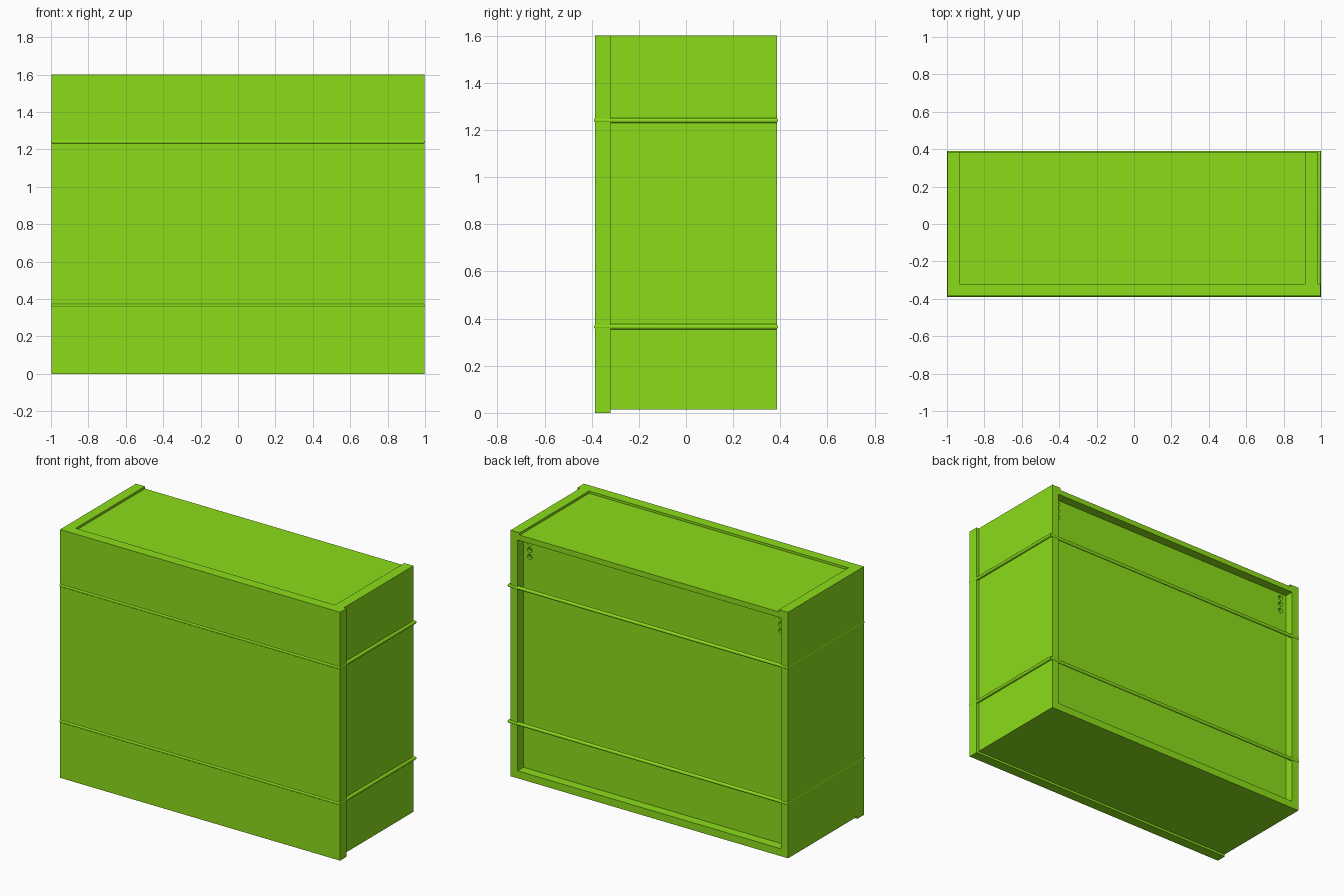
import bpy, bmesh, math
from mathutils import Matrix

if "Cube" in bpy.data.objects:
    bpy.data.objects.remove(bpy.data.objects["Cube"])

green = bpy.data.materials.new("green")
green.diffuse_color = (0.26, 0.72, 0.01, 1)
green.use_nodes = True
green.node_tree.nodes["Principled BSDF"].inputs["Base Color"].default_value = green.diffuse_color


def add(name, bm):
    bmesh.ops.recalc_face_normals(bm, faces=bm.faces)
    me = bpy.data.meshes.new(name)
    bm.to_mesh(me)
    bm.free()
    me.materials.append(green)
    ob = bpy.data.objects.new(name, me)
    bpy.context.collection.objects.link(ob)
    return ob


def box(name, x0, x1, y0, y1, z0, z1):
    bm = bmesh.new()
    bmesh.ops.create_cube(bm, size=1)
    for v in bm.verts:
        v.co = (x1 if v.co.x > 0 else x0, y1 if v.co.y > 0 else y0, z1 if v.co.z > 0 else z0)
    return add(name, bm)


def cut(ob, cutter):
    mod = ob.modifiers.new("cut", 'BOOLEAN')
    mod.operation, mod.solver, mod.object = 'DIFFERENCE', 'EXACT', cutter
    bpy.context.view_layer.objects.active = ob
    bpy.ops.object.modifier_apply(modifier=mod.name)


# Carcass panels: the front overhangs on the right and at the bottom
F, B = -0.32, 0.386
box("front_panel", -0.998, 0.998, -0.386, F, 0, 1.6)
carcass = [
    box("left_panel", -0.998, -0.933, F, B, 0.015, 1.6),
    box("right_panel", 0.915, 0.98, F, B, 0.015, 1.6),
    box("top_panel", -0.933, 0.915, F, B, 1.52, 1.585),
    box("bottom_panel", -0.933, 0.915, F, B, 0.015, 0.08),
]

# Rebate around the back opening
rebate = box("rebate_cutter", -0.948, 0.93, 0.305, 0.5, 0.063, 1.55)
rebate.hide_render = True
for panel in carcass:
    cut(panel, rebate)
bpy.data.objects.remove(rebate)

# Recessed back panel with three vent holes in each upper corner
back = box("back_panel", -0.948, 0.93, 0.305, 0.326, 0.063, 1.55)
bm = bmesh.new()
for x in (-0.905, 0.885):
    for z in (1.52, 1.475, 1.43):
        bmesh.ops.create_cone(bm, cap_ends=True, segments=16, radius1=0.016, radius2=0.016, depth=0.2,
                              matrix=Matrix.Translation((x, 0.316, z)) @ Matrix.Rotation(math.pi / 2, 4, 'X'))
holes = add("hole_cutter", bm)
holes.hide_render = True
cut(back, holes)
bpy.data.objects.remove(holes)


# Round cords looped around the box with mitred corners
def cord(name, z, r=0.011, n=16):
    bm = bmesh.new()
    rings = []
    for sx, sy in ((-1, -1), (1, -1), (1, 1), (-1, 1)):
        ring = []
        for i in range(n):
            a = 2 * math.pi * i / n
            c = r * math.cos(a)
            ring.append(bm.verts.new((sx * (0.989 + c), sy * (0.379 + c), z + r * math.sin(a))))
        rings.append(ring)
    for k in range(4):
        p, q = rings[k], rings[(k + 1) % 4]
        for i in range(n):
            j = (i + 1) % n
            bm.faces.new((p[i], q[i], q[j], p[j]))
    ob = add(name, bm)
    bpy.ops.object.select_all(action='DESELECT')
    ob.select_set(True)
    bpy.context.view_layer.objects.active = ob
    bpy.ops.object.shade_smooth_by_angle(angle=math.radians(40))


cord("lower_cord", 0.365)
cord("upper_cord", 1.24)
